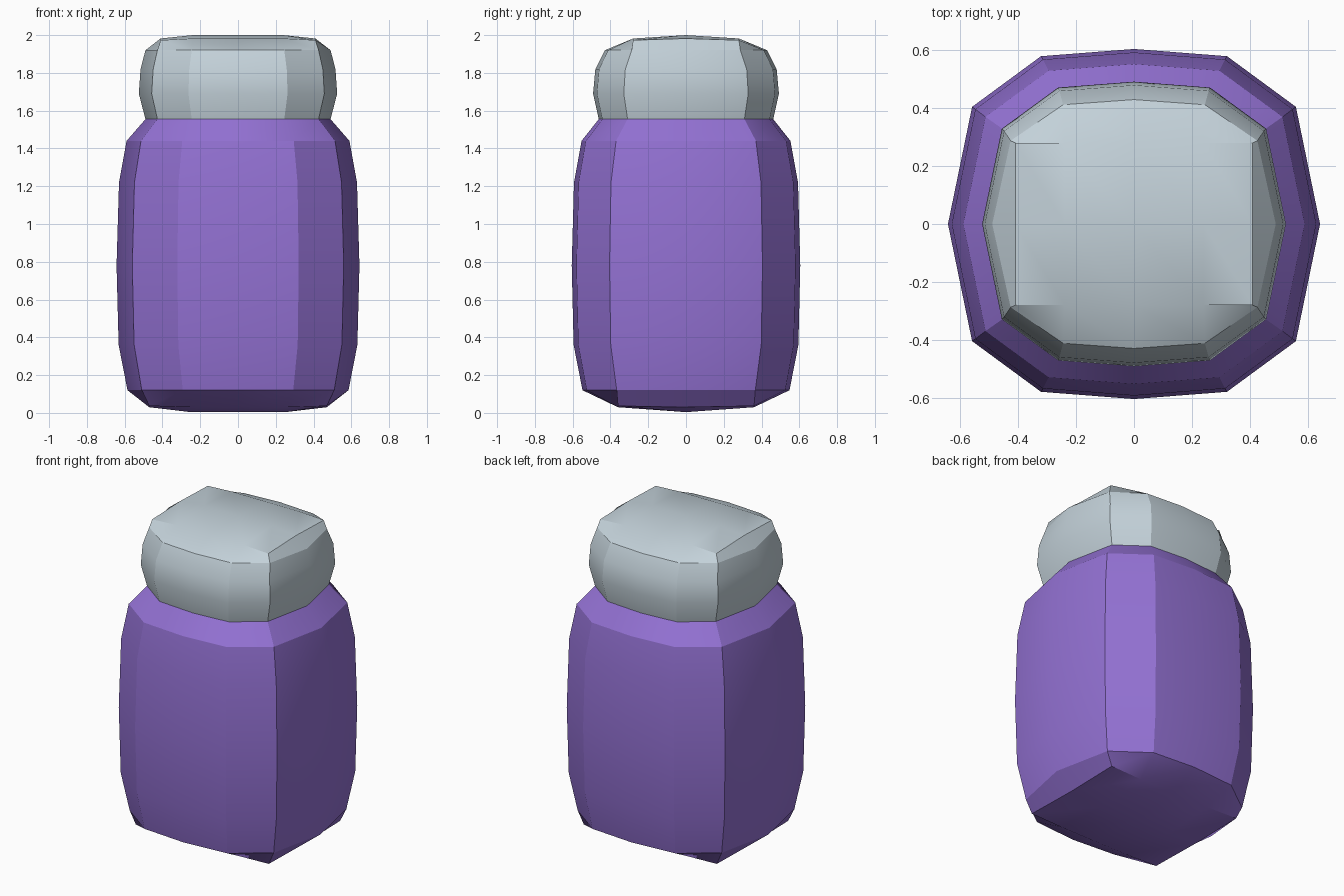
import bpy, bmesh, math

if "Cube" in bpy.data.objects:
    bpy.data.objects.remove(bpy.data.objects["Cube"])

# Twelve-sided squarish cross-section (x, y) at the widest point
quarter = [(0.64, 0.0), (0.557, 0.405), (0.32, 0.58), (0.0, 0.605)]
half = quarter + [(-x, y) for x, y in reversed(quarter[:3])]
SECTION = half + [(x, -y) for x, y in reversed(half[1:-1])]


def material(name, rgb):
    m = bpy.data.materials.new(name)
    lin = [((c / 255 + 0.055) / 1.055) ** 2.4 for c in rgb]
    m.diffuse_color = (*lin, 1)
    m.use_nodes = True
    m.node_tree.nodes["Principled BSDF"].inputs["Base Color"].default_value = m.diffuse_color
    return m


def jar_part(name, rings, cap, mat):
    """rings: (z, half width x, half depth y), starting at the capped end.
    cap: (corner x, inner x, y, corner z, edge z, middle z)."""
    bm = bmesh.new()
    loops = [[bm.verts.new((x * rx / 0.64, y * ry / 0.605, z)) for x, y in SECTION]
             for z, rx, ry in rings]

    # domed cap: an inset 5 x 3 grid inside the first ring
    cx, ix, cy, zc, ze, zm = cap
    xs = [-cx, -ix, 0, ix, cx]
    rows = []
    for y in (cy, 0, -cy):
        row = []
        for i, x in enumerate(xs):
            end = i in (0, 4)
            z = (zc if end else ze) if y else (ze if end else zm)
            row.append(bm.verts.new((x, y, z)))
        rows.append(row)
    inset = [rows[1][4]] + rows[0][::-1] + [rows[1][0]] + rows[2]
    loops.insert(0, inset)
    for a, b in zip(rows, rows[1:]):
        for i in range(4):
            bm.faces.new((a[i], a[i + 1], b[i + 1], b[i]))

    # side walls
    for a, b in zip(loops, loops[1:]):
        for i in range(12):
            j = (i + 1) % 12
            bm.faces.new((a[i], a[j], b[j], b[i]))

    # close the far end for normals, then reopen it where the parts meet
    end = bm.faces.new(loops[-1])
    bmesh.ops.recalc_face_normals(bm, faces=bm.faces)
    bmesh.ops.delete(bm, geom=[end], context='FACES_ONLY')

    mesh = bpy.data.meshes.new(name)
    bm.to_mesh(mesh)
    bm.free()
    mesh.materials.append(mat)
    ob = bpy.data.objects.new(name, mesh)
    bpy.context.collection.objects.link(ob)
    bpy.ops.object.select_all(action='DESELECT')
    ob.select_set(True)
    bpy.context.view_layer.objects.active = ob
    bpy.ops.object.shade_smooth_by_angle(angle=math.radians(25))
    return ob


purple = material("purple", (147, 113, 211))
pale_grey = material("pale blue grey", (195, 209, 217))

# Bulging jar body with sloped shoulder
jar_part("jar_body",
         [(0.12, 0.585, 0.548), (0.36, 0.632, 0.595), (0.78, 0.643, 0.605),
          (1.22, 0.63, 0.593), (1.44, 0.59, 0.553), (1.555, 0.49, 0.462)],
         (0.47, 0.25, 0.36, 0.037, 0.03, 0.004), purple)

# Rounded lid
jar_part("lid",
         [(1.92, 0.49, 0.43), (1.82, 0.516, 0.48), (1.69, 0.525, 0.492),
          (1.555, 0.49, 0.462)],
         (0.41, 0.24, 0.28, 1.973, 1.982, 2.0), pale_grey)
